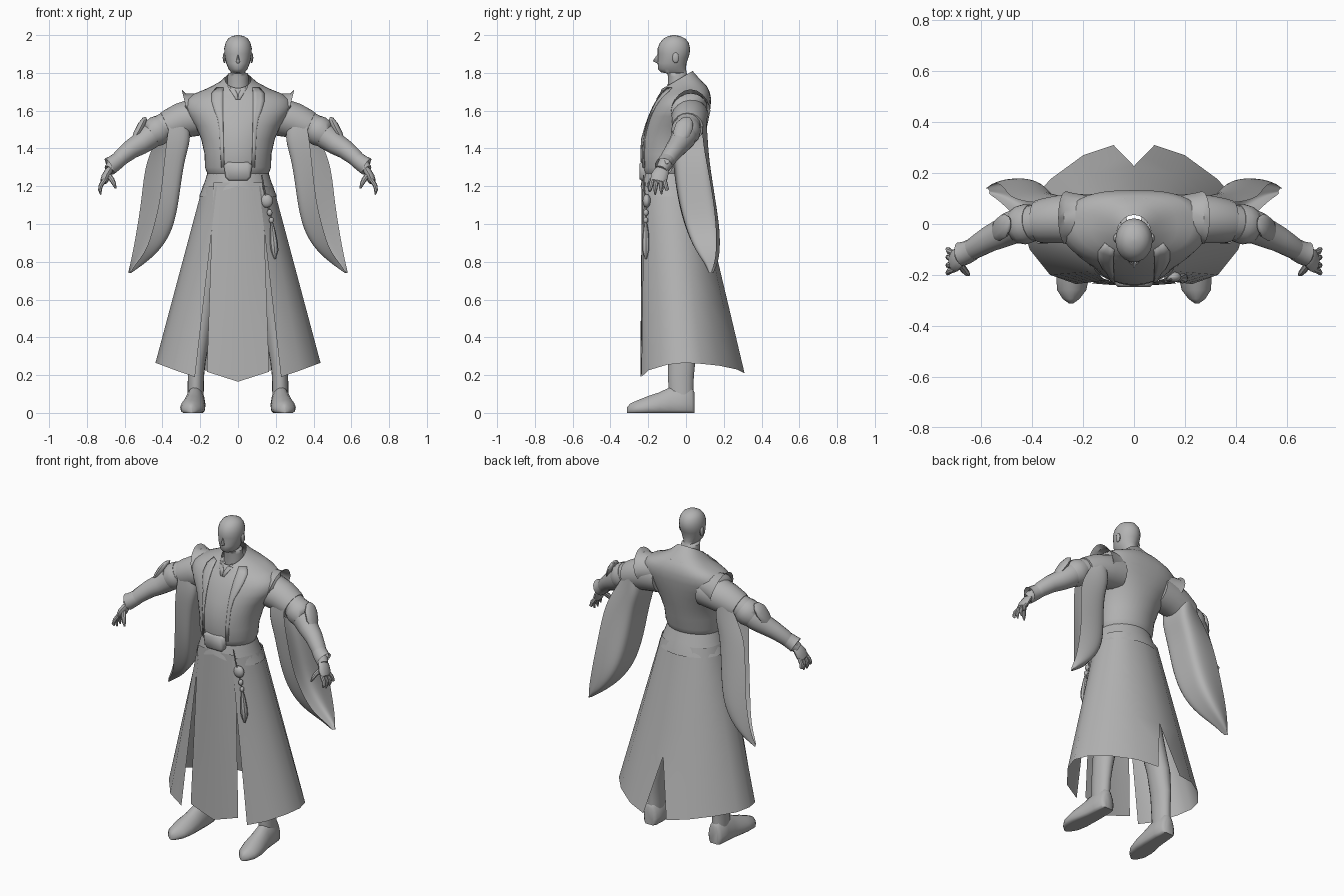
import bpy, math
from mathutils import Vector
from mathutils.bvhtree import BVHTree

grey = bpy.data.materials.new("plain grey")
grey.diffuse_color = (0.45, 0.45, 0.45, 1)


def build(name, verts, faces, mirror=False, subsurf=0, thick=0, angle=40):
    me = bpy.data.meshes.new(name)
    me.from_pydata([tuple(v) for v in verts], [], faces)
    me.materials.append(grey)
    me.shade_smooth()
    me.set_sharp_from_angle(angle=math.radians(angle))
    ob = bpy.data.objects.new(name, me)
    bpy.context.collection.objects.link(ob)
    if mirror:
        ob.modifiers.new("mirror", 'MIRROR')
    if subsurf:
        m = ob.modifiers.new("smooth", 'SUBSURF')
        m.levels = m.render_levels = subsurf
    if thick:
        m = ob.modifiers.new("thickness", 'SOLIDIFY')
        m.thickness = thick
        m.offset = 0
    return ob


def loft(name, rings, closed=True, caps=True, **kw):
    n = len(rings[0])
    verts = [v for r in rings for v in r]
    faces = []
    for i in range(len(rings) - 1):
        for j in range(n if closed else n - 1):
            k = (j + 1) % n
            faces.append((i * n + j, i * n + k, (i + 1) * n + k, (i + 1) * n + j))
    if closed and caps:
        faces.append(tuple(reversed(range(n))))
        faces.append(tuple(range(len(verts) - n, len(verts))))
    return build(name, verts, faces, **kw), verts, faces


def level(z, front, back, rx, cx=0, drop=0, box=1, n=24):
    """Horizontal oval; drop lowers its front, box below 1 squares its back."""
    out = []
    for i in range(n):
        a = 2 * math.pi * i / n
        c, s = math.cos(a), math.sin(a)
        y = math.copysign(abs(s) ** (box if s > 0 else 1), s)
        x = math.copysign(abs(c) ** (box if s > 0 else 1), c)
        out.append((cx + rx * x, (front + back) / 2 + (back - front) / 2 * y,
                    z - drop * (1 - s) / 2))
    return out


def tube(name, pts, n=12, flat=1.0, **kw):
    """Round sections along a path of (x, y, z, radius)."""
    P = [Vector(p[:3]) for p in pts]
    rings = []
    for i, p in enumerate(pts):
        d = (P[min(i + 1, len(P) - 1)] - P[max(i - 1, 0)]).normalized()
        ref = Vector((0, 1, 0)) if abs(d.y) < 0.9 else Vector((1, 0, 0))
        u = d.cross(ref).normalized()
        v = d.cross(u)
        rings.append([P[i] + p[3] * (u * math.cos(t) * flat + v * math.sin(t))
                      for t in (2 * math.pi * j / n for j in range(n))])
    return loft(name, rings, **kw)


def ball(name, c, r, **kw):
    rings = []
    for i in range(9):
        a = math.pi * (i + 0.15) / 8.3 - math.pi / 2
        k = math.cos(a)
        rings.append(level(c[2] + r[2] * math.sin(a), c[1] - r[1] * k, c[1] + r[1] * k,
                           r[0] * k, c[0], n=14))
    return loft(name, rings, **kw)


# Head, nose and ears
loft("head", [level(*a) for a in (
    (1.66, -.10, .02, .06), (1.78, -.095, .008, .055), (1.797, -.10, .005, .053),
    (1.803, -.132, .003, .036), (1.82, -.148, 0, .05), (1.85, -.15, .002, .062),
    (1.88, -.148, .012, .069), (1.90, -.15, .019, .072), (1.93, -.15, .022, .073),
    (1.96, -.138, .014, .066), (1.982, -.118, -.004, .052), (1.994, -.095, -.03, .032),
    (2.0, -.07, -.055, .008))], angle=60)
build("nose", [(0, -.147, 1.905), (.014, -.14, 1.853), (-.014, -.14, 1.853), (0, -.176, 1.862),
               (0, -.14, 1.845)], [(0, 1, 3), (0, 3, 2), (1, 4, 3), (3, 4, 2)], angle=120)
ball("ear", (.072, -.055, 1.88), (.009, .018, .028), mirror=True)

# Upper robe, with a collar falling to a V at the front
torso, tv, tf = loft("robe_body", [level(*a, n=40) for a in (
    (1.25, -.21, .035, .15), (1.268, -.228, .05, .163), (1.30, -.238, .06, .175),
    (1.37, -.242, .075, .177), (1.45, -.238, .095, .195, 0, 0, .95),
    (1.52, -.218, .112, .225, 0, 0, .9), (1.57, -.20, .122, .26, 0, 0, .85),
    (1.62, -.178, .13, .285, 0, 0, .8), (1.665, -.158, .133, .272, 0, .01, .75),
    (1.70, -.142, .125, .23, 0, .02, .75), (1.73, -.132, .11, .17, 0, .035, .8),
    (1.765, -.125, .075, .11, 0, .05, .9), (1.81, -.118, .035, .068, 0, .09))],
    caps=False, angle=60)
tree = BVHTree.FromPolygons([Vector(v) for v in tv], tf)


def plate(name, rows, mirror=True, off=.003):
    """Strip laid on the chest; rows are (z, inner x, outer x)."""
    grid = []
    for z, a, b in rows:
        row = []
        for k in range(4):
            x = a + (b - a) * k / 3
            hit = tree.ray_cast(Vector((x, -1, z)), Vector((0, 1, 0)))[0]
            row.append((x, (hit.y if hit else -.12) - off, z))
        grid.append(row)
    loft(name, grid, closed=False, mirror=mirror, thick=.006)


plate("lapel", [(1.30, .072, .088), (1.40, .076, .093), (1.50, .078, .098), (1.56, .079, .108),
                (1.60, .08, .125), (1.65, .08, .14), (1.69, .08, .14), (1.72, .077, .115)])
plate("inner_collar", [(1.66, 0, .012), (1.69, .004, .03), (1.715, .018, .045),
                       (1.735, .035, .055)], off=.001)

# Flared shoulder caps
loft("shoulder_cap", [[(cx + lean * math.sin(t), .025 + ry * math.cos(t),
                        cz + rz * math.sin(t) + up * max(0, math.sin(t)) ** 2)
                       for t in (2 * math.pi * i / 20 for i in range(20))]
                      for cx, cz, ry, rz, lean, up in (
    (.13, 1.625, .08, .08, .0, 0), (.20, 1.61, .09, .08, .02, 0),
    (.245, 1.605, .098, .08, .03, .005), (.268, 1.60, .104, .085, .03, .028))],
    caps=False, mirror=True)

# Sleeves: upper tube and long hanging pouch, open outward
tube("upper_sleeve", [(.15, .02, 1.575, .10), (.23, .02, 1.565, .10), (.30, .018, 1.547, .094),
                      (.355, .012, 1.522, .088), (.38, .01, 1.512, .082)], n=18, mirror=True)
sleeve = []
for z, lb, cb, cf, lf in (
        (1.57, (.36, .085), (.29, .105), (.27, -.065), (.36, -.065)),
        (1.46, (.42, .085), (.26, .12), (.235, -.08), (.375, -.08)),
        (1.34, (.49, .105), (.305, .12), (.28, -.075), (.39, -.07)),
        (1.13, (.51, .145), (.33, .15), (.305, -.055), (.41, -.04)),
        (.97, (.535, .16), (.365, .18), (.335, -.01), (.45, .005)),
        (.86, (.555, .16), (.435, .18), (.405, .045), (.485, .05)),
        (.79, (.57, .15), (.51, .168), (.49, .105), (.54, .10)),
        (.74, (.582, .13), (.575, .14), (.565, .125), (.575, .12))):
    mid = [tuple(cb[i] * (1 - f) + cf[i] * f for i in (0, 1)) for f in (.35, .65)]
    row = [lb, ((lb[0] + cb[0]) / 2, (lb[1] + cb[1]) / 2 + .012), cb, mid[0], mid[1], cf, lf]
    sleeve.append([(x, y, z) for x, y in row])
loft("hanging_sleeve", sleeve, closed=False, mirror=True, subsurf=2, angle=180)

# Arms with elbow guard and wrist cuff
tube("forearm", [(.33, .015, 1.54, .074), (.40, .005, 1.512, .07), (.44, -.003, 1.485, .07),
                 (.48, -.015, 1.453, .066), (.52, -.037, 1.423, .058), (.57, -.06, 1.393, .051),
                 (.62, -.09, 1.352, .044), (.655, -.112, 1.315, .038), (.68, -.13, 1.285, .032)],
     n=16, mirror=True)
tube("arm_band", [(.40, .005, 1.512, .072), (.418, .002, 1.50, .078), (.44, -.004, 1.483, .078),
                  (.462, -.01, 1.467, .068)], n=16, mirror=True, angle=70)
tube("elbow_guard", [(.56, -.045, 1.43, .015), (.535, -.025, 1.475, .045), (.512, -.008, 1.52, .048),
                     (.497, .01, 1.55, .032), (.487, .02, 1.562, .006)], flat=.45, mirror=True)
tube("wrist_cuff", [(.635, -.10, 1.337, .043), (.66, -.113, 1.318, .045), (.68, -.118, 1.306, .048)],
     n=14, caps=False, mirror=True)
tube("cuff_point", [(.635, -.09, 1.365, .012), (.672, -.10, 1.345, .024), (.70, -.10, 1.318, .005)],
     flat=.4, mirror=True)

# Hands
tube("palm", [(.668, -.12, 1.30, .028), (.685, -.13, 1.28, .04), (.70, -.142, 1.25, .046),
              (.71, -.148, 1.225, .04), (.712, -.15, 1.215, .02)], flat=.5, mirror=True)
for i, (yk, yt, zt) in enumerate(((-.115, -.10, 1.18), (-.135, -.13, 1.158),
                                  (-.158, -.163, 1.155), (-.178, -.192, 1.17))):
    tube("finger_%d" % (i + 1), [(.705, yk, 1.235, .012), (.726, (yk + yt) / 2, 1.205, .012),
                                 (.731, yt, 1.18, .010), (.726, yt, zt, .004)], n=8, mirror=True)
tube("thumb", [(.69, -.15, 1.265, .014), (.668, -.18, 1.235, .014), (.655, -.195, 1.21, .011),
               (.648, -.20, 1.188, .004)], n=8, mirror=True)

# Belt knot and flared waist band, raised at the front centre
loft("belt_knot", [[(x * s, y, 1.282 + z * s) for x, z in (
    (-.066, -.035), (-.05, -.052), (.05, -.052), (.066, -.035),
    (.075, .03), (.055, .045), (-.055, .045), (-.075, .03))]
    for y, s in ((-.20, 1), (-.236, 1), (-.247, .85))], angle=80)
band = []
for z, f, b, r in ((1.275, -.225, .05, .16), (1.22, -.232, .07, .178),
                   (1.18, -.237, .085, .192), (1.145, -.24, .095, .207)):
    w = (1.275 - z) / .13
    band.append([(x, y, zz + (w * .055 * max(0, 1 - abs(x) / .19) if y < -.09 else 0))
                 for x, y, zz in level(z, f, b, r, n=36)])
loft("waist_band", band, caps=False)

# Skirt: side panels with a back slit, and a pointed front panel
top = [(.112, -.222), (.15, -.185), (.178, -.125), (.187, -.075), (.178, -.02), (.15, .03),
       (.09, .062), (0, .075)]
low = [(.228, -.236, .19), (.33, -.20, .225), (.41, -.10, .255), (.437, -.01, .265),
       (.41, .08, .26), (.33, .175, .25), (.20, .27, .23), (.08, .31, .21)]
rows = []
for t in (0, .1, .2, .35, .5, .65, .82, 1):
    row = []
    for j, (a, b) in enumerate(zip(top, low)):
        x = a[0] + (b[0] - a[0]) * t
        if j == 7:
            x = .08 * max(0, (t - .65) / .35)
        row.append((x, a[1] + (b[1] - a[1]) * t, 1.2 + (b[2] - 1.2) * t))
    rows.append(row)
loft("skirt_side", rows, closed=False, mirror=True, angle=60)
rows = []
for t in (0, .1, .25, .5, .75, 1):
    row = []
    for k in (-1, -.66, -.33, 0, .33, .66, 1):
        row.append((k * (.13 + .035 * t), -.234 - .008 * t + .022 * k * k * (1 - .6 * t),
                    1.22 + (.165 + .053 * abs(k) - 1.22) * t))
    rows.append(row)
loft("skirt_front", rows, closed=False, angle=60)

# Hanging ornament: cord, disc, beads and tassel
tube("cord", [(.125, -.225, 1.26, .004), (.14, -.222, 1.18, .004), (.155, -.21, 1.11, .004),
              (.175, -.213, 1.03, .004), (.19, -.213, .95, .004)], n=6)
ball("disc", (.152, -.208, 1.122), (.034, .022, .036))
ball("bead_upper", (.168, -.212, 1.06), (.014, .014, .018))
ball("bead_lower", (.177, -.213, 1.02), (.013, .013, .016))
tube("tassel", [(.18, -.213, 1.005, .007), (.184, -.213, .96, .015), (.19, -.213, .90, .021),
                (.194, -.213, .86, .02), (.196, -.213, .815, .005)], n=8)

# Legs and shoes
loft("leg", [level(z, cy - ry, cy + ry, rx, cx, n=18) for z, cx, cy, rx, ry in (
    (.06, .225, -.025, .043, .065), (.14, .224, -.027, .043, .067), (.20, .222, -.027, .043, .07),
    (.28, .218, -.022, .048, .073), (.42, .20, -.02, .06, .075), (.65, .165, -.05, .07, .078),
    (.95, .11, -.08, .085, .09), (1.17, .09, -.085, .07, .09))], mirror=True)
loft("shoe", [[(cx + w * math.cos(a) * (1.08 - .16 * max(0, math.sin(a))), y,
                max(0, h * (.33 + .67 * math.sin(a))))
               for a in (2 * math.pi * i / 18 for i in range(18))]
              for y, cx, w, h in (
    (.045, .225, .03, .11), (.03, .225, .044, .14), (-.03, .226, .049, .15),
    (-.09, .229, .052, .135), (-.14, .234, .057, .11), (-.20, .24, .061, .09),
    (-.26, .245, .053, .066), (-.295, .247, .03, .05), (-.312, .247, .008, .03))],
    mirror=True, angle=60)
